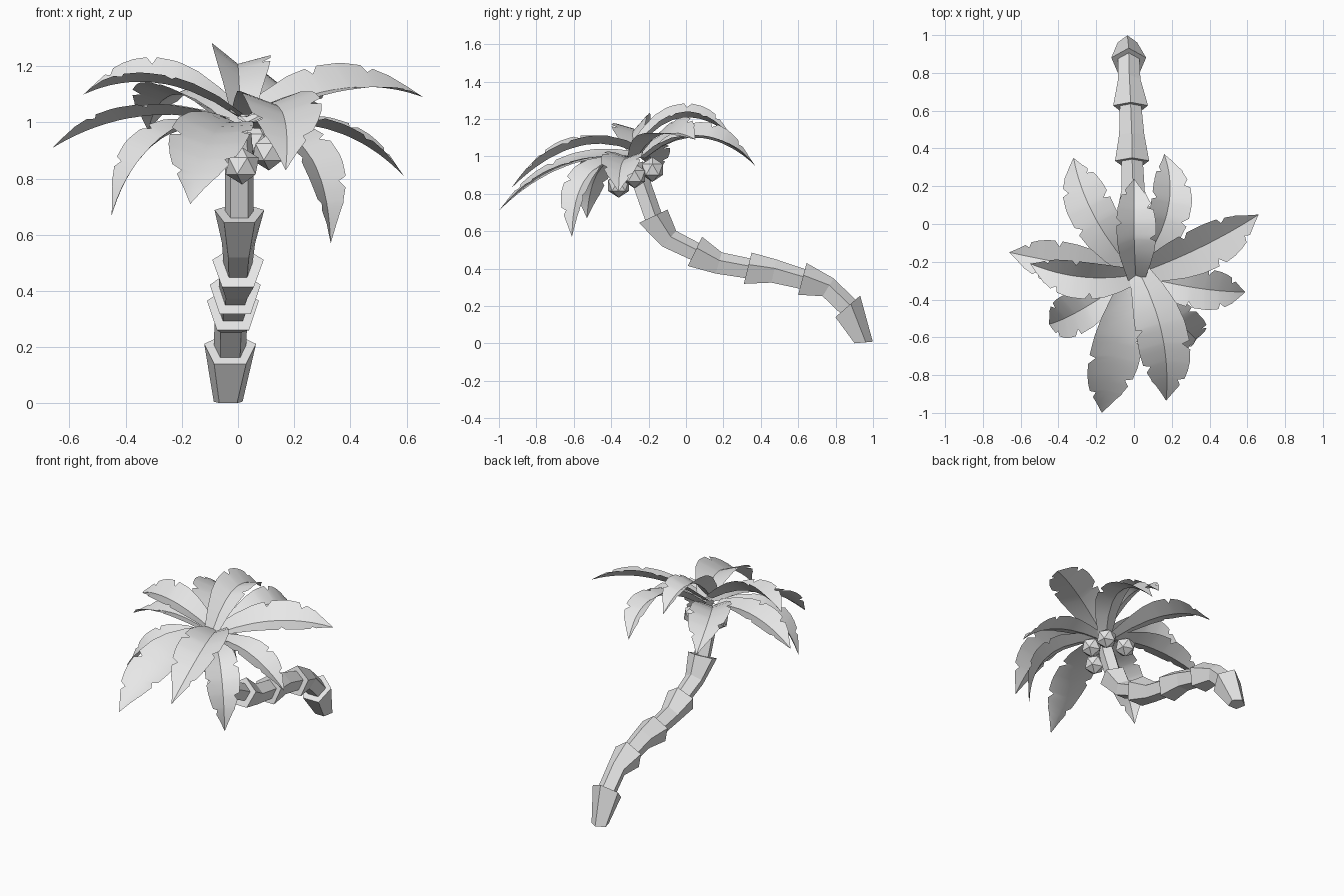
import bpy, bmesh, math
from mathutils import Vector

cube = bpy.data.objects.get("Cube")
if cube:
    bpy.data.objects.remove(cube, do_unlink=True)

grey = bpy.data.materials.new("pale_grey")
grey.use_nodes = True
grey.diffuse_color = (0.8, 0.8, 0.8, 1)
grey.node_tree.nodes["Principled BSDF"].inputs["Base Color"].default_value = (0.8, 0.8, 0.8, 1)


def finish(bm, name, smooth=False, closed=True):
    if closed:
        bmesh.ops.recalc_face_normals(bm, faces=bm.faces)
    mesh = bpy.data.meshes.new(name)
    bm.to_mesh(mesh)
    bm.free()
    mesh.materials.append(grey)
    obj = bpy.data.objects.new(name, mesh)
    bpy.context.collection.objects.link(obj)
    if smooth:
        bpy.ops.object.select_all(action='DESELECT')
        obj.select_set(True)
        bpy.context.view_layer.objects.active = obj
        bpy.ops.object.shade_smooth_by_angle(angle=math.radians(30))
    return obj


# Trunk: five-sided rings (x, y, z, radius, lean), flaring up to a stepped collar
RINGS = [
    (-0.035, 0.95, 0.005, 0.054, 5), (-0.028, 0.865, 0.198, 0.097, 41),
    (-0.028, 0.865, 0.198, 0.06, 41), (-0.025, 0.76, 0.30, 0.062, 58), (-0.018, 0.622, 0.345, 0.097, 75),
    (-0.018, 0.622, 0.345, 0.06, 75), (-0.012, 0.47, 0.387, 0.07, 78), (-0.01, 0.33, 0.402, 0.095, 76),
    (-0.01, 0.33, 0.402, 0.06, 76), (-0.005, 0.175, 0.43, 0.065, 74), (0, 0.048, 0.492, 0.096, 64),
    (0, 0.048, 0.492, 0.055, 64), (0.002, -0.09, 0.56, 0.062, 48), (0.005, -0.175, 0.68, 0.093, 25),
    (0.005, -0.175, 0.68, 0.053, 25), (0.005, -0.235, 0.85, 0.053, 20), (0.005, -0.27, 0.96, 0.045, 18),
]
SIDES = 5
bm = bmesh.new()
previous = None
for x, y, z, r, lean in RINGS:
    a = math.radians(lean)
    ring = []
    for i in range(SIDES):
        q = math.pi / 2 + i * math.tau / SIDES
        d = r * (math.sin(q) - 0.095)
        ring.append(bm.verts.new((x + r * math.cos(q), y + d * math.cos(a), z + d * math.sin(a))))
    if previous:
        for i in range(SIDES):
            j = (i + 1) % SIDES
            bm.faces.new((previous[i], previous[j], ring[j], ring[i]))
    else:
        bm.faces.new(ring)
    previous = ring
bm.faces.new(previous)
finish(bm, "trunk")

# Frond outline: position along the rib, then relative width of each side with torn notches
OUTLINE = [
    (0, .42, .42), (.15, .68, .64), (.3, .9, .86), (.4, .98, .95), (.42, .72, .97), (.46, 1, .98),
    (.55, 1, 1), (.57, 1, .72), (.61, .98, .98), (.69, .9, .92), (.71, .62, .88), (.75, .78, .82),
    (.81, .62, .68), (.825, .6, .42), (.86, .46, .5), (.92, .26, .27), (1, 0, 0),
]


def frond(name, root, mid, tip, width, roll=0, fold=20, flip=False):
    root, mid, tip = Vector(root), Vector(mid), Vector(tip)
    ctrl = 2 * mid - (root + tip) / 2
    roll, fold = math.radians(roll), math.radians(fold)
    bm = bmesh.new()
    last = None
    for t, wa, wb in OUTLINE:
        if flip:
            wa, wb = wb, wa
        p = (1 - t) ** 2 * root + 2 * t * (1 - t) * ctrl + t * t * tip
        along = ((1 - t) * (ctrl - root) + t * (tip - ctrl)).normalized()
        side = along.cross(Vector((0, 0, 1))).normalized()
        up = side.cross(along)
        s = side * math.cos(roll) - up * math.sin(roll)
        n = up * math.cos(roll) + side * math.sin(roll)
        out, lift = s * math.cos(fold) * width, n * math.sin(fold) * width
        if t == 1:
            v = bm.verts.new(p)
            bm.faces.new((last[0], last[1], v))
            bm.faces.new((last[1], last[2], v))
        else:
            row = [bm.verts.new(p + (lift - out) * wa), bm.verts.new(p), bm.verts.new(p + (lift + out) * wb)]
            if last:
                for i in range(2):
                    bm.faces.new((last[i], last[i + 1], row[i + 1], row[i]))
            last = row
    finish(bm, name, smooth=True, closed=False)


# Fronds around the crown
frond("frond_back_right", (-.03, -.22, .99), (-.22, .06, 1.1), (-.32, .35, .97), .13)
frond("frond_back_left", (.04, -.22, .99), (.18, .08, 1.11), (.16, .37, .95), .12, roll=18, flip=True)
frond("frond_left_high", (.03, -.26, 1.0), (.36, -.12, 1.12), (.66, .05, 1.09), .135, roll=20)
frond("frond_left_low", (.05, -.28, .98), (.34, -.34, .97), (.59, -.36, .81), .115, flip=True)
frond("frond_front_left_low", (.04, -.3, .98), (.25, -.53, .89), (.33, -.61, .57), .11)
frond("frond_front_left", (.03, -.26, 1.02), (.15, -.59, 1.05), (.17, -.935, .83), .145, flip=True)
frond("frond_front_right", (-.01, -.28, 1.0), (-.1, -.66, .94), (-.17, -1.0, .71), .14, roll=-12, fold=15)
frond("frond_front_right_low", (-.04, -.3, .98), (-.29, -.46, .93), (-.45, -.53, .67), .12, flip=True)
frond("frond_right_low", (-.04, -.26, 1.0), (-.36, -.21, 1.02), (-.66, -.15, .91), .12)
frond("frond_right_high", (0, -.27, 1.02), (-.28, -.28, 1.14), (-.55, -.21, 1.1), .12, roll=-16, fold=32)
frond("frond_top", (.01, -.28, 1.02), (0, -.03, 1.205), (0, .24, 1.11), .12, roll=12, fold=27, flip=True)

# Coconuts clustered under the crown
NUTS = [(.07, -.18, .93), (.015, -.36, .845), (.11, -.275, .895), (-.085, -.185, .93)]
for k, pos in enumerate(NUTS):
    bm = bmesh.new()
    bmesh.ops.create_icosphere(bm, subdivisions=1, radius=.066)
    bmesh.ops.translate(bm, verts=bm.verts, vec=pos)
    finish(bm, f"coconut_{k + 1}")
